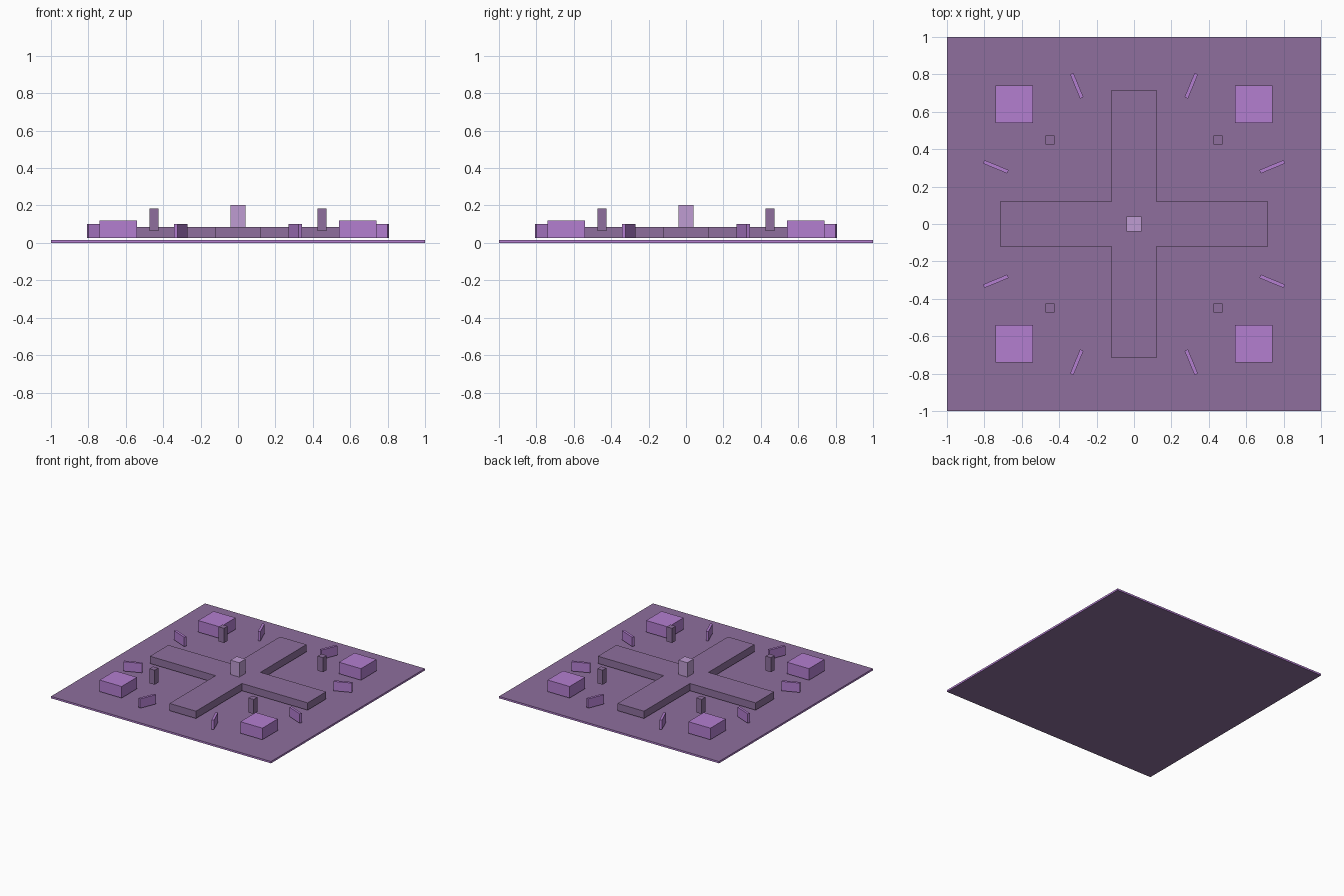
import bpy, bmesh, math
from mathutils import Matrix, Vector

cube = bpy.data.objects.get("Cube")
if cube:
    bpy.data.objects.remove(cube, do_unlink=True)


def material(name, rgb):
    # Convert display values to linear
    lin = [((c / 255 + 0.055) / 1.055) ** 2.4 for c in rgb]
    mat = bpy.data.materials.new(name)
    mat.use_nodes = True
    mat.diffuse_color = (*lin, 1)
    bsdf = mat.node_tree.nodes["Principled BSDF"]
    bsdf.inputs["Base Color"].default_value = (*lin, 1)
    bsdf.inputs["Roughness"].default_value = 0.8
    return mat


dusky = material("dusky purple", (142, 111, 157))
violet = material("bright violet", (179, 126, 208))
lilac = material("pale lilac", (191, 156, 210))


def finish(bm, name, *mats):
    mesh = bpy.data.meshes.new(name)
    bm.normal_update()
    bm.to_mesh(mesh)
    bm.free()
    obj = bpy.data.objects.new(name, mesh)
    for mat in mats:
        mesh.materials.append(mat)
    bpy.context.collection.objects.link(obj)
    return obj


def box(name, x, y, bottom, top, width, depth, mat, turn=0):
    bm = bmesh.new()
    place = (Matrix.Translation((x, y, (bottom + top) / 2))
             @ Matrix.Rotation(turn, 4, "Z")
             @ Matrix.Diagonal((width, depth, top - bottom, 1)))
    bmesh.ops.create_cube(bm, size=1, matrix=place)
    return finish(bm, name, mat)


# Ground slab with violet rim
slab = box("ground_slab", 0, 0, 0, 0.015, 2, 2, dusky)
slab.data.materials.append(violet)
for face in slab.data.polygons:
    face.material_index = 1 if abs(face.normal.z) < 0.5 else 0

# Raised cross: one outline, repeated by quarter turns and extruded
LONG, HALF = 0.717, 0.12
bm = bmesh.new()
outline = []
for q in range(4):
    spin = Matrix.Rotation(q * math.pi / 2, 3, "Z")
    for x, y in ((LONG, -HALF), (LONG, HALF), (HALF, HALF)):
        outline.append(bm.verts.new(spin @ Vector((x, y, 0.025))))
base = bm.faces.new(outline)
grown = bmesh.ops.extrude_face_region(bm, geom=[base], use_keep_orig=True)
bmesh.ops.translate(bm, vec=(0, 0, 0.06),
                    verts=[v for v in grown["geom"] if isinstance(v, bmesh.types.BMVert)])
bmesh.ops.recalc_face_normals(bm, faces=bm.faces)
finish(bm, "raised_cross", dusky)

# Centre block
box("centre_block", 0, 0, 0.08, 0.203, 0.08, 0.08, lilac)

# Corner blocks and posts
for sy, end in ((-1, "front"), (1, "back")):
    for sx, side in ((1, "left"), (-1, "right")):
        box(f"corner_block_{end}_{side}", sx * 0.64, sy * 0.64, 0.025, 0.12, 0.2, 0.2, violet)
        box(f"post_{end}_{side}", sx * 0.45, sy * 0.45, 0.063, 0.183, 0.048, 0.048, dusky)

# Ring of radial fins
for i in range(8):
    a = math.radians(22.5 + 45 * i)
    box(f"radial_fin_{i + 1}", 0.8 * math.cos(a), 0.8 * math.sin(a),
        0.025, 0.102, 0.14, 0.02, violet, a)
